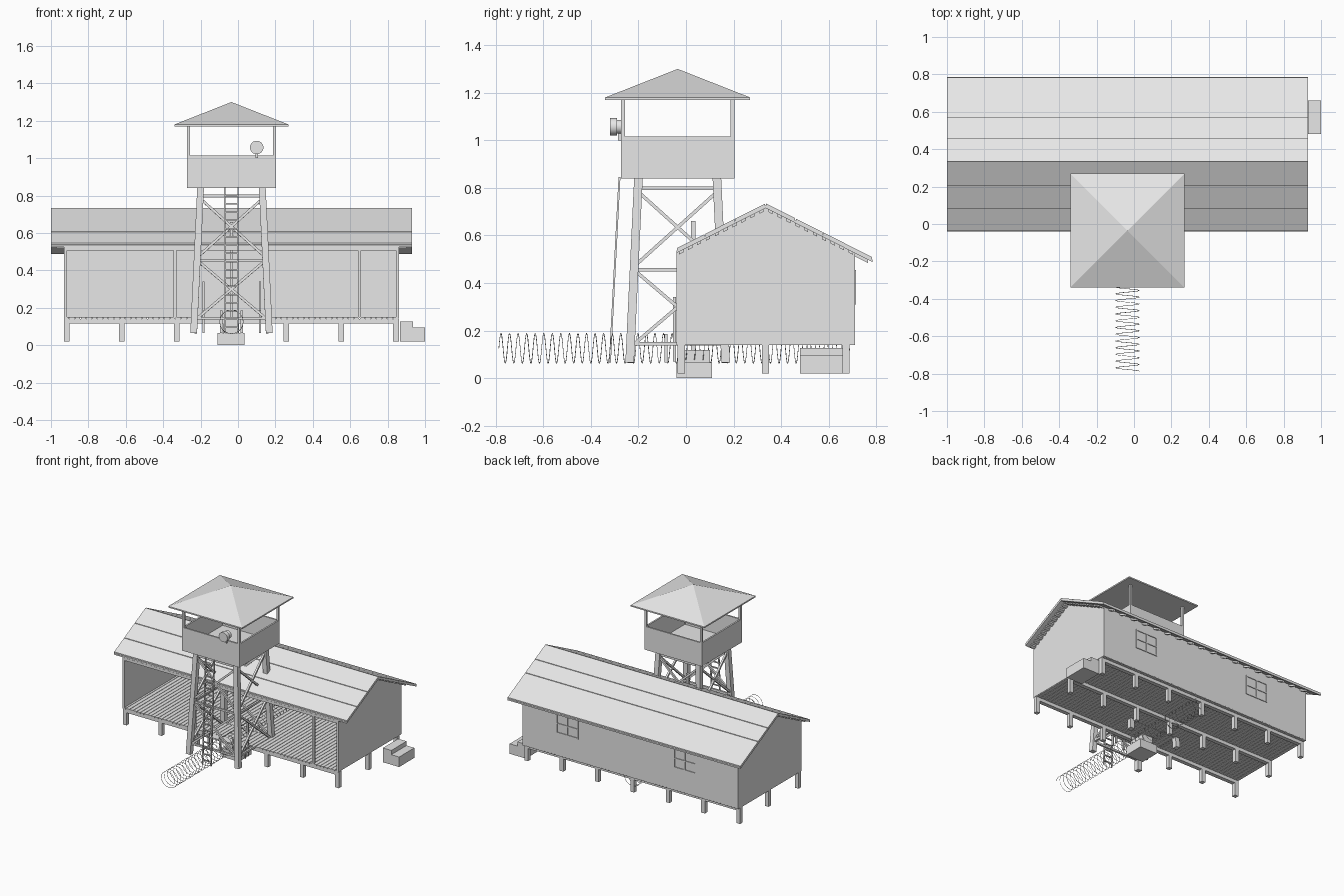
import bpy, bmesh, math
from mathutils import Vector, Matrix

old = bpy.data.objects.get("Cube")
if old:
    bpy.data.objects.remove(old)

grey = bpy.data.materials.new("light_grey")
grey.use_nodes = True
grey.diffuse_color = (0.8, 0.8, 0.8, 1)
grey.node_tree.nodes["Principled BSDF"].inputs["Base Color"].default_value = (0.8, 0.8, 0.8, 1)


def finish(name, bm):
    bmesh.ops.recalc_face_normals(bm, faces=bm.faces)
    mesh = bpy.data.meshes.new(name)
    bm.to_mesh(mesh)
    bm.free()
    mesh.materials.append(grey)
    obj = bpy.data.objects.new(name, mesh)
    bpy.context.collection.objects.link(obj)
    return obj


def boxes(name, items):
    """One object from boxes given as (x0, x1, y0, y1, z0, z1)."""
    bm = bmesh.new()
    for x0, x1, y0, y1, z0, z1 in items:
        m = Matrix.Translation(((x0 + x1) / 2, (y0 + y1) / 2, (z0 + z1) / 2))
        m = m @ Matrix.Diagonal((x1 - x0, y1 - y0, z1 - z0, 1))
        bmesh.ops.create_cube(bm, size=1, matrix=m)
    return finish(name, bm)


def beams(name, pairs, w):
    """One object from square bars running between pairs of points."""
    bm = bmesh.new()
    for a, b in pairs:
        a, b = Vector(a), Vector(b)
        d = (b - a).normalized()
        ref = Vector((0, 1, 0)) if abs(d.x) > 0.95 else Vector((1, 0, 0))
        u = (ref - d * ref.dot(d)).normalized()
        rot = Matrix((u, d.cross(u), d)).transposed().to_4x4()
        m = Matrix.Translation((a + b) / 2) @ rot @ Matrix.Diagonal((w, w, (b - a).length, 1))
        bmesh.ops.create_cube(bm, size=1, matrix=m)
    return finish(name, bm)


def prisms(name, items):
    """One object from y-z profiles extruded from x0 to x1."""
    bm = bmesh.new()
    for profile, x0, x1 in items:
        face = bm.faces.new([bm.verts.new((x0, y, z)) for y, z in profile])
        ext = bmesh.ops.extrude_face_region(bm, geom=[face])
        verts = [v for v in ext["geom"] if isinstance(v, bmesh.types.BMVert)]
        bmesh.ops.translate(bm, verts=verts, vec=(x1 - x0, 0, 0))
    return finish(name, bm)


# ---- Barracks ----
L, R, F, B = -0.93, 0.86, -0.04, 0.71
RIDGE, RIDGE_Z = 0.335, 0.735


def roof_z(y):
    return RIDGE_Z - 0.505 * abs(y - RIDGE)


# Stilts, joists and plank floor
rows = [-0.02, RIDGE, 0.672]
stilt_x = [L + 0.015 + i * (R - L - 0.03) / 6 for i in range(7)]
boxes("stilts", [(x - 0.015, x + 0.015, y - 0.015, y + 0.015, 0.02, 0.12)
                 for x in stilt_x for y in rows])
boxes("joists", [(L, R, y - 0.015, y + 0.015, 0.115, 0.14) for y in rows])
pitch = (R - L) / 60
boxes("floor_planks", [(L + i * pitch, L + (i + 1) * pitch - 0.003, F, B, 0.14, 0.15)
                       for i in range(60)])

# Gable end walls and back wall
gable = [(F, 0.145), (B, 0.145), (B, roof_z(B) - 0.02),
         (RIDGE, RIDGE_Z - 0.02), (F, roof_z(F) - 0.02)]
prisms("end_walls", [(gable, L, L + 0.012), (gable, R - 0.012, R)])
boxes("back_wall", [(L, R, B - 0.012, B, 0.145, roof_z(B) - 0.02)])

# Windows with cross bars on both faces of the back wall
frames = []
for cx in (-0.49, 0.485):
    for y in (B - 0.012, B):
        for dx in (-0.088, 0, 0.088):
            frames.append((cx + dx - 0.004, cx + dx + 0.004, y - 0.005, y + 0.005, 0.31, 0.455))
        for z in (0.314, 0.382, 0.451):
            frames.append((cx - 0.09, cx + 0.09, y - 0.005, y + 0.005, z - 0.004, z + 0.004))
boxes("window_frames", frames)

# Open front: posts and header
boxes("front_posts", [(x - 0.008, x + 0.008, F, F + 0.016, 0.145, 0.52)
                      for x in (L + 0.008, -0.337, 0.65, R - 0.008)])
boxes("front_header", [(L, R, F, F + 0.014, 0.505, 0.525)])


# Roof: continuous underlay, boards on top with narrow gaps
def slab(y0, y1, top, bottom):
    return [(y0, roof_z(y0) - top), (y1, roof_z(y1) - top),
            (y1, roof_z(y1) - bottom), (y0, roof_z(y0) - bottom)]


EAVES = (-0.04, 0.785)
RL, RR = -1.0, 0.93
prisms("roof_underlay", [(slab(RIDGE, e, 0.009, 0.02), RL, RR) for e in EAVES])
breaks = [[-0.04, 0.08, 0.205, RIDGE], [RIDGE, 0.46, 0.575, 0.785]]
prisms("roof_boards", [(slab(a + 0.002, b - 0.002, 0, 0.01), RL, RR)
                       for side in breaks for a, b in zip(side, side[1:])])

# Rafters and purlin ends under the roof
prisms("rafters", [(slab(RIDGE, e, 0.02, 0.034), x - 0.008, x + 0.008)
                   for e in (-0.035, 0.765) for x in [L + 0.045 + i * 0.1 for i in range(18)]])
purlins = []
for i in range(20):
    y = -0.02 + i * 0.0375
    if abs(y - RIDGE) > 0.01:
        purlins.append((slab(y - 0.009, y + 0.009, 0.018, 0.031), RL + 0.03, RR - 0.03))
prisms("purlins", purlins)

# Side steps
boxes("side_steps", [(0.865, 0.935, 0.48, 0.66, 0.02, 0.127),
                     (0.935, 1.0, 0.48, 0.66, 0.02, 0.095)])

# ---- Watchtower ----
C = -0.035


def leg_half(z):
    return 0.202 - (z - 0.065) * 0.037 / 0.775


def corner(sx, sy, z):
    return (C + sx * leg_half(z), C + sy * leg_half(z), z)


ring = [(-1, -1), (1, -1), (1, 1), (-1, 1)]
sides = list(zip(ring, ring[1:] + ring[:1]))
beams("tower_legs", [(corner(*s, 0.065), corner(*s, 0.845)) for s in ring], 0.036)
braces = []
for p, q in sides:
    for z in (0.145, 0.455, 0.798):
        braces.append((corner(*p, z), corner(*q, z)))
    for lo, hi in ((0.13, 0.455), (0.47, 0.785)):
        braces.append((corner(*p, lo), corner(*q, hi)))
        braces.append((corner(*q, lo), corner(*p, hi)))
beams("tower_braces", braces, 0.014)

# Cabin: floor, parapet, corner posts, pyramid roof
H, T = 0.238, 0.012
a, b = C - H, C + H
boxes("cabin_floor", [(a, b, a, b, 0.84, 0.855)])
boxes("cabin_parapet", [(a, b, a, a + T, 0.84, 1.015), (a, b, b - T, b, 0.84, 1.015),
                        (a, a + T, a, b, 0.84, 1.015), (b - T, b, a, b, 0.84, 1.015)])
p = H - 0.008
boxes("cabin_posts", [(C + sx * p - 0.008, C + sx * p + 0.008, C + sy * p - 0.008,
                       C + sy * p + 0.008, 0.85, 1.18) for sx, sy in ring])
E = 0.305
boxes("tower_roof_edge", [(C - E, C + E, C - E, C + E, 1.17, 1.18)])
bm = bmesh.new()
bmesh.ops.create_cone(bm, cap_ends=True, segments=4, radius1=E * math.sqrt(2), radius2=0, depth=0.12,
                      matrix=Matrix.Translation((C, C, 1.24)) @ Matrix.Rotation(math.pi / 4, 4, "Z"))
finish("tower_roof", bm)

# Searchlight on the front parapet
bm = bmesh.new()
for radius, y0, y1 in ((0.036, -0.32, -0.29), (0.029, -0.29, -0.26)):
    m = Matrix.Translation((0.1, (y0 + y1) / 2, 1.057)) @ Matrix.Rotation(math.pi / 2, 4, "X")
    bmesh.ops.create_cone(bm, cap_ends=True, segments=24, radius1=radius, radius2=radius,
                          depth=y1 - y0, matrix=m)
lamp = finish("searchlight", bm)
lamp.select_set(True)
bpy.context.view_layer.objects.active = lamp
bpy.ops.object.shade_smooth_by_angle()
boxes("searchlight_bracket", [(0.094, 0.106, -0.285, -0.265, 1.0, 1.03)])


# Ladder leaning on the front of the cabin
def ladder_y(z):
    return -0.32 + (z - 0.065) * 0.04 / 0.775


bars = [((C + s, ladder_y(0.065), 0.065), (C + s, ladder_y(0.845), 0.845)) for s in (-0.035, 0.035)]
bars += [((C - 0.035, ladder_y(z), z), (C + 0.035, ladder_y(z), z))
         for z in [0.095 + i * 0.044 for i in range(17)]]
beams("ladder", bars, 0.008)

# ---- Entrance and yard details ----
# Small entrance deck with posts and legs
boxes("entrance_deck", [(-0.2, 0.13, -0.09, F, 0.14, 0.15)])
boxes("entrance_posts", [(x - 0.006, x + 0.006, -0.055, -0.043, 0.07, 0.34) for x in (-0.185, 0.117)])
boxes("entrance_legs", [(x - 0.006, x + 0.006, -0.09, -0.078, 0.065, 0.185)
                        for x in (-0.185, -0.09, 0.02, 0.117)])

# Pole on a block base
boxes("pole_base", [(-0.11, 0.035, -0.04, 0.11, 0, 0.065), (-0.08, 0.005, -0.03, 0.1, 0.065, 0.118)])
boxes("pole", [(C - 0.009, C + 0.009, 0.021, 0.039, 0.1, 0.66)])

# Coiled fence wire
curve = bpy.data.curves.new("wire_coil", "CURVE")
curve.dimensions = "3D"
curve.bevel_depth = 0.0015
curve.bevel_resolution = 0
TURNS, STEPS = 41, 20
spline = curve.splines.new("POLY")
spline.points.add(TURNS * STEPS)
for i, pt in enumerate(spline.points):
    t = 2 * math.pi * i / STEPS
    y = -0.787 + 1.475 * i / (TURNS * STEPS)
    pt.co = (C + 0.063 * math.cos(t), y, 0.125 + 0.063 * math.sin(t), 1)
curve.materials.append(grey)
bpy.context.collection.objects.link(bpy.data.objects.new("wire_coil", curve))
